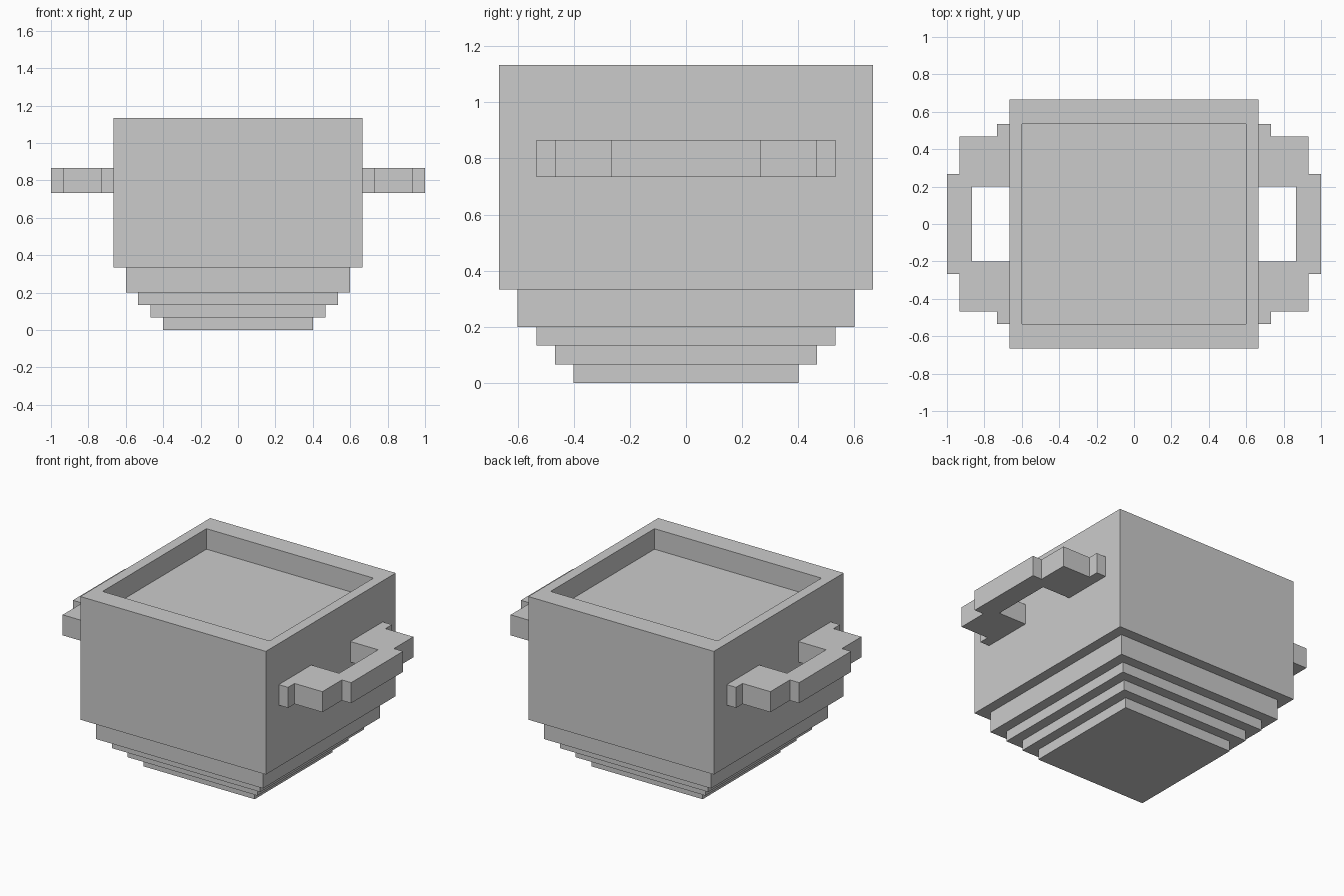
import bpy
import bmesh

UNIT = 1 / 15  # one block of the model

old = bpy.data.objects.get("Cube")
if old:
    bpy.data.objects.remove(old, do_unlink=True)

grey = bpy.data.materials.new("plain_grey")
grey.use_nodes = True
colour = (0.6, 0.6, 0.6, 1)
grey.diffuse_color = colour
grey.node_tree.nodes["Principled BSDF"].inputs["Base Color"].default_value = colour


def finish(name, bm):
    bmesh.ops.recalc_face_normals(bm, faces=bm.faces)
    bmesh.ops.scale(bm, vec=(UNIT, UNIT, UNIT), verts=bm.verts)
    mesh = bpy.data.meshes.new(name)
    bm.to_mesh(mesh)
    bm.free()
    mesh.materials.append(grey)
    obj = bpy.data.objects.new(name, mesh)
    bpy.context.collection.objects.link(obj)
    return obj


def stacked_rings(name, rings):
    """Closed shell through rectangular rings (half width, half depth, height)."""
    bm = bmesh.new()
    loops = [[bm.verts.new((sx * hx, sy * hy, z))
              for sx, sy in ((-1, -1), (1, -1), (1, 1), (-1, 1))]
             for hx, hy, z in rings]
    for low, high in zip(loops, loops[1:]):
        for i in range(4):
            j = (i + 1) % 4
            bm.faces.new((low[i], low[j], high[j], high[i]))
    bm.faces.new(loops[0])
    bm.faces.new(loops[-1])
    return finish(name, bm)


def handle(name, side):
    """Stepped loop handle, extruded from its plan outline."""
    half = [(13, 3), (10, 3), (10, 8), (11, 8), (11, 7), (14, 7), (14, 4), (15, 4)]
    outline = half + [(x, -y) for x, y in reversed(half)]
    bm = bmesh.new()
    face = bm.faces.new([bm.verts.new((side * x, y, 11)) for x, y in outline])
    extruded = bmesh.ops.extrude_face_region(bm, geom=[face], use_keep_orig=True)
    top = [v for v in extruded["geom"] if isinstance(v, bmesh.types.BMVert)]
    bmesh.ops.translate(bm, vec=(0, 0, 2), verts=top)
    return finish(name, bm)


# Stepped foot, square body, rim and shallow recess in one shell
steps = [(6, 0, 1), (7, 1, 2), (8, 2, 3), (9, 3, 5), (10, 5, 17)]
rings = [(h, h, z) for h, bottom, top in steps for z in (bottom, top)]
rings += [(9, 8, 17), (9, 8, 15)]
stacked_rings("pot_body", rings)

# Handles on both sides
handle("left_handle", 1)
handle("right_handle", -1)
